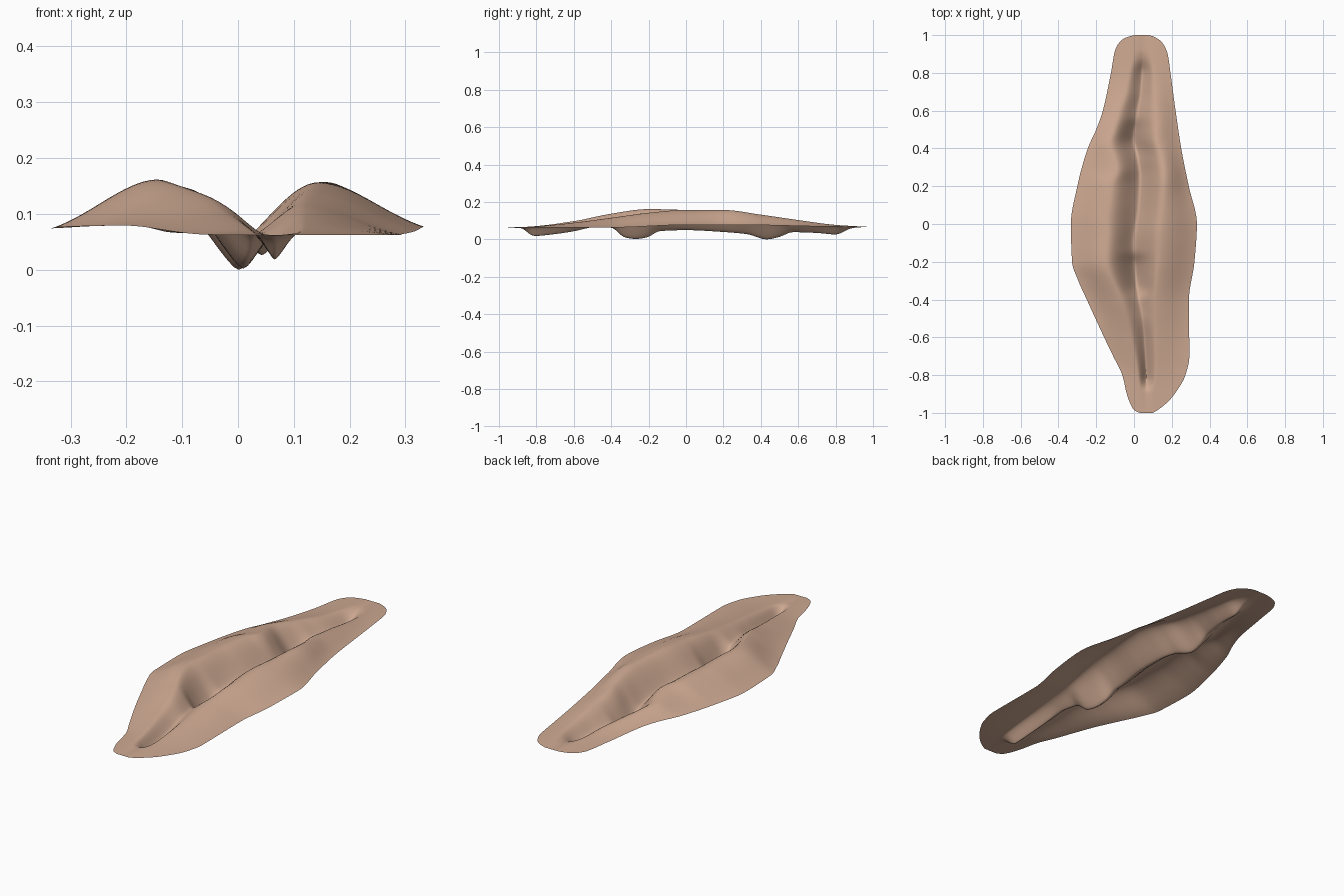
import bpy, bmesh, math

if "Cube" in bpy.data.objects:
    bpy.data.objects.remove(bpy.data.objects["Cube"])


def curve(*pts):
    """Smooth interpolation through (y, value) pairs (Hermite, limited slopes)."""
    def slope(i):
        if i == 0 or i == len(pts) - 1:
            a, b = (0, 1) if i == 0 else (-2, -1)
            return (pts[b][1] - pts[a][1]) / (pts[b][0] - pts[a][0])
        l = (pts[i][1] - pts[i-1][1]) / (pts[i][0] - pts[i-1][0])
        r = (pts[i+1][1] - pts[i][1]) / (pts[i+1][0] - pts[i][0])
        return 0 if l * r <= 0 else 2 * l * r / (l + r)

    def f(y):
        y = min(max(y, pts[0][0]), pts[-1][0])
        i = 0
        while i < len(pts) - 2 and y > pts[i+1][0]:
            i += 1
        (a, va), (b, vb) = pts[i], pts[i+1]
        h = b - a
        t = (y - a) / h
        return ((2*t**3 - 3*t*t + 1) * va + (t**3 - 2*t*t + t) * h * slope(i)
                + (3*t*t - 2*t**3) * vb + (t**3 - t*t) * h * slope(i+1))
    return f


# Outline of the skin patch
left = curve((-1, .03), (-.985, 0), (-.95, -.02), (-.9, -.038), (-.8, -.062), (-.7, -.11),
             (-.6, -.158), (-.4, -.25), (-.3, -.295), (-.2, -.328), (0, -.334), (.2, -.3),
             (.4, -.245), (.5, -.2), (.6, -.165), (.8, -.122), (.92, -.1), (.97, -.07),
             (.99, -.035), (1, .005))
right = curve((-1, .1), (-.985, .125), (-.95, .17), (-.9, .215), (-.8, .272), (-.7, .293),
              (-.4, .291), (-.2, .32), (0, .333), (.2, .29), (.4, .25), (.6, .22),
              (.8, .193), (.9, .178), (.96, .15), (.99, .11), (1, .08))
rim_left = curve((-1, .065), (-.8, .066), (-.5, .082), (0, .077), (.5, .082), (.8, .07), (1, .068))
rim_right = curve((-1, .065), (-.4, .066), (0, .08), (.3, .08), (.7, .072), (1, .068))

# Swollen lips on both sides of the wound
lip_left = curve((-1, .065), (-.85, .07), (-.6, .1), (-.4, .14), (-.2, .165), (0, .16),
                 (.2, .155), (.4, .13), (.6, .1), (.8, .076), (1, .068))
lip_right = curve((-1, .065), (-.85, .069), (-.6, .092), (-.4, .118), (-.2, .145), (0, .16),
                  (.2, .16), (.4, .135), (.6, .106), (.8, .08), (1, .068))
reach_left = curve((-1, .03), (-.8, .045), (-.55, .08), (-.4, .1), (-.2, .15), (-.08, .14),
                   (.05, .155), (.2, .15), (.3, .12), (.4, .13), (.5, .11), (.7, .08),
                   (.85, .06), (1, .03))
reach_right = curve((-1, .03), (-.8, .05), (-.55, .07), (-.3, .11), (-.1, .14), (.1, .13),
                    (.3, .13), (.5, .12), (.7, .08), (.85, .06), (1, .03))

# Wandering cut line and its depth
cut_x = curve((-1, .065), (-.83, .066), (-.6, .055), (-.5, .045), (-.35, .018), (-.25, .008),
              (-.1, 0), (.1, .025), (.25, .032), (.35, .02), (.45, .0), (.6, .018),
              (.7, .036), (.87, .045), (1, .042))
cut_z = curve((-1, .065), (-.89, .064), (-.81, .02), (-.7, .03), (-.6, .045), (-.48, .068),
              (-.4, .065), (-.33, .012), (-.27, .002), (-.21, .01), (-.14, .045), (0, .05),
              (.2, .04), (.33, .028), (.43, .0), (.5, .014), (.57, .04), (.7, .036),
              (.8, .028), (.88, .06), (.92, .067), (1, .068))

ROWS, N = 160, 16


def half(y, edge, rim, top, reach):
    """Points from the cut over the lip out to the rim."""
    xc, zc = cut_x(y), cut_z(y)
    span = edge - xc
    ridge = xc + math.copysign(min(reach, abs(span) * .6), span)
    pts = []
    for i in range(1, N + 1):
        s = i / N
        pts.append((xc + (ridge - xc) * s, zc + (top - zc) * math.sin(math.pi / 2 * s ** 1.25)))
    for i in range(1, N + 1):
        s = i / N
        fall = .5 * (1 - math.cos(math.pi * s)) * .45 + .55 * s ** 1.4
        pts.append((ridge + (edge - ridge) * s, top + (rim - top) * fall))
    return pts


bm = bmesh.new()
grid = []
for r in range(ROWS + 1):
    t = 2 * r / ROWS - 1
    y = .6 * t + .4 * math.sin(t * math.pi / 2)
    l = half(y, left(y), rim_left(y), lip_left(y), reach_left(y))
    g = half(y, right(y), rim_right(y), lip_right(y), reach_right(y))
    row = l[::-1] + [(cut_x(y), cut_z(y))] + g
    grid.append([bm.verts.new((x, y, z)) for x, z in row])
for a, b in zip(grid, grid[1:]):
    for i in range(len(a) - 1):
        bm.faces.new((a[i], a[i+1], b[i+1], b[i]))

# Soften the folds a little, keep the rim
inner = [v for v in bm.verts if not v.is_boundary]
for _ in range(2):
    bmesh.ops.smooth_vert(bm, verts=inner, factor=.4, use_axis_x=False, use_axis_y=False, use_axis_z=True)
low = min(v.co.z for v in bm.verts)
bmesh.ops.translate(bm, verts=bm.verts, vec=(0, 0, -low))

mesh = bpy.data.meshes.new("wound_skin")
bm.to_mesh(mesh)
bm.free()
mesh.polygons.foreach_set("use_smooth", [True] * len(mesh.polygons))
obj = bpy.data.objects.new("wound_skin", mesh)
bpy.context.collection.objects.link(obj)

skin = bpy.data.materials.new("skin_tan")
skin.diffuse_color = (.62, .40, .29, 1)
skin.use_nodes = True
skin.node_tree.nodes["Principled BSDF"].inputs["Base Color"].default_value = skin.diffuse_color
mesh.materials.append(skin)
